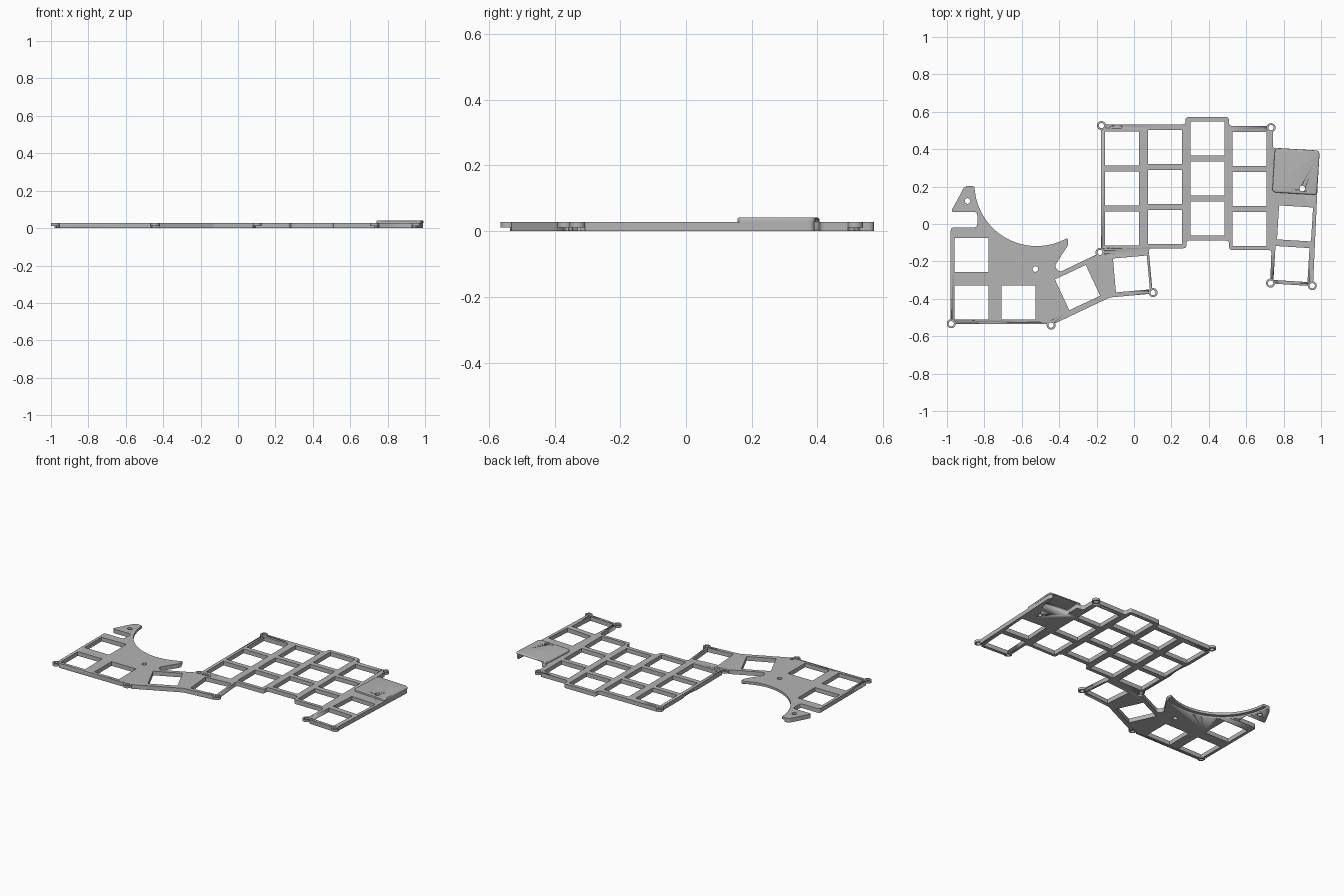
import bpy, bmesh, math
from mathutils import Vector, Matrix

cube = bpy.data.objects.get("Cube")
if cube:
    bpy.data.objects.remove(cube, do_unlink=True)

THICK, EAR_Z, COVER_Z = 0.028, 0.012, 0.042
KEY = 0.182

grey = bpy.data.materials.new("plate_grey")
grey.use_nodes = True
colour = (0.46, 0.46, 0.46, 1)
grey.diffuse_color = colour
grey.node_tree.nodes["Principled BSDF"].inputs["Base Color"].default_value = colour


def circle(x, y, r, n=32):
    return [(x + r * math.cos(math.tau * i / n), y + r * math.sin(math.tau * i / n)) for i in range(n)]


def rect(x, y, w, h, degrees=0):
    turn = Matrix.Rotation(math.radians(degrees), 2)
    corners = [(-w, -h), (w, -h), (w, h), (-w, h)]
    return [tuple(turn @ Vector(c) / 2 + Vector((x, y))) for c in corners]


def rounded(points, r, steps=5):
    """Round the sharp corners of a closed outline."""
    pts, out = [Vector(p) for p in points], []
    for i, p in enumerate(pts):
        a, b = pts[i - 1] - p, pts[(i + 1) % len(pts)] - p
        if a.angle(b) > math.radians(160):
            out.append(tuple(p))
            continue
        start = p + a.normalized() * min(r, a.length * 0.4)
        end = p + b.normalized() * min(r, b.length * 0.4)
        for k in range(steps + 1):
            t = k / steps
            out.append(tuple(start * (1 - t) ** 2 + p * 2 * t * (1 - t) + end * t * t))
    return out


def slab(name, loops, z0, z1):
    """Extrude a flat outline with holes between two heights."""
    curve = bpy.data.curves.new(name, "CURVE")
    curve.dimensions, curve.fill_mode = "2D", "BOTH"
    curve.extrude = (z1 - z0) / 2
    for loop in loops:
        spline = curve.splines.new("POLY")
        spline.points.add(len(loop) - 1)
        for point, (x, y) in zip(spline.points, loop):
            point.co = (x, y, 0, 1)
        spline.use_cyclic_u = True
    temp = bpy.data.objects.new(name + "_outline", curve)
    bpy.context.collection.objects.link(temp)
    graph = bpy.context.evaluated_depsgraph_get()
    mesh = bpy.data.meshes.new_from_object(temp.evaluated_get(graph))
    bpy.data.objects.remove(temp, do_unlink=True)
    bm = bmesh.new()
    bm.from_mesh(mesh)
    bmesh.ops.translate(bm, verts=bm.verts, vec=(0, 0, (z0 + z1) / 2))
    bmesh.ops.remove_doubles(bm, verts=bm.verts, dist=1e-5)
    bmesh.ops.recalc_face_normals(bm, faces=bm.faces)
    bm.to_mesh(mesh)
    bm.free()
    mesh.materials.clear()
    mesh.materials.append(grey)
    mesh.name = name
    obj = bpy.data.objects.new(name, mesh)
    bpy.context.collection.objects.link(obj)
    return obj


def cut(target, cutter):
    mod = target.modifiers.new(cutter.name, "BOOLEAN")
    mod.operation, mod.solver, mod.object = "DIFFERENCE", "EXACT", cutter
    cutter.hide_render = True
    cutter.hide_set(True)


# Round bay for the ball, open towards the back
bay_x, bay_y, bay_r = -0.521, 0.214, 0.332
arc = []
for i in range(41):
    angle = math.radians(-60 - 118 * i / 40)
    arc.append((bay_x + bay_r * math.cos(angle), bay_y + bay_r * math.sin(angle)))

# Plate outline, counterclockwise from the front right corner
outline = [
    (-.98, -.535), (-.43, -.535), (-.13, -.393), (.1, -.372), (.078, -.13),
    (.28, -.13), (.28, -.088), (.508, -.088), (.508, -.139), (.735, -.139),
    (.728, -.318), (.957, -.332), (.99, .39), (.742, .405), (.742, .524),
    (.508, .524), (.508, .572), (.275, .572), (.275, .532), (-.176, .532),
    (-.176, -.152), (-.4, -.258), (-.425, -.225), (-.35, -.11)]
outline += arc + [(-.905, .203), (-.98, .064), (-.838, .064), (-.838, -.018), (-.98, -.018)]

# Key openings: the staggered columns, the thumb keys and the side column
openings = []
for x, top in ((-.064, .404), (.166, .412), (.393, .457), (.618, .401)):
    openings += [rect(x, top - .214 * row, KEY, KEY) for row in range(3)]
for x, y, turn in ((-.869, -.166, 0), (-.869, -.42, 0), (-.618, -.42, 0),
                   (-.302, -.34, 25), (-.014, -.267, 5),
                   (.861, .003, -3.5), (.842, -.214, -3.5)):
    openings.append(rect(x, y, KEY, KEY, turn))
screws = [circle(-.89, .123, .015), circle(-.527, -.241, .015)]
plate = slab("key_plate", [rounded(outline, .018)] + openings + screws, 0, THICK)

# Thin screw ears set into the plate corners
ears = [(-.977, -.533), (-.443, -.541), (-.182, -.152), (.102, -.367),
        (-.174, .526), (.733, .515), (.73, -.316), (.953, -.33)]
ear_r = .024
cut(plate, slab("ear_cutter", [circle(x, y, ear_r) for x, y in ears], -.01, .05))
for i, (x, y) in enumerate(ears):
    slab(f"screw_ear_{i + 1}", [circle(x, y, ear_r), circle(x, y, .014)], EAR_Z, THICK)

# Step under the rim of the round bay
cut(plate, slab("bay_step_cutter", [circle(bay_x, bay_y, bay_r + .022, 96)], -.01, EAR_Z))

# Raised controller cover with softened top edges
tilt = -3.5
cover = slab("controller_cover", [rounded(rect(.866, .281, .24, .238, tilt), .022)], THICK, COVER_Z)
bm = bmesh.new()
bm.from_mesh(cover.data)
rim = [e for e in bm.edges if all(v.co.z > COVER_Z - .001 for v in e.verts)
       and any(abs(f.normal.z) < .5 for f in e.link_faces)]
bmesh.ops.bevel(bm, geom=rim, offset=.007, segments=3, affect="EDGES", profile=.5)
bm.to_mesh(cover.data)
bm.free()

# Port pocket below the cover and the small hole through it
pocket = slab("port_cutter", [rect(.876, .36, .18, .13, tilt)], -.01, .033)
button = slab("button_cutter", [circle(.9, .19, .015)], -.01, .06)
for part in (plate, cover):
    cut(part, pocket)
    cut(part, button)

# Smooth the curved walls and keep the edges crisp
bpy.ops.object.select_all(action="DESELECT")
for obj in bpy.context.collection.objects:
    if obj.type == "MESH" and not obj.hide_render:
        obj.select_set(True)
        bpy.context.view_layer.objects.active = obj
bpy.ops.object.shade_smooth_by_angle(angle=math.radians(30))
